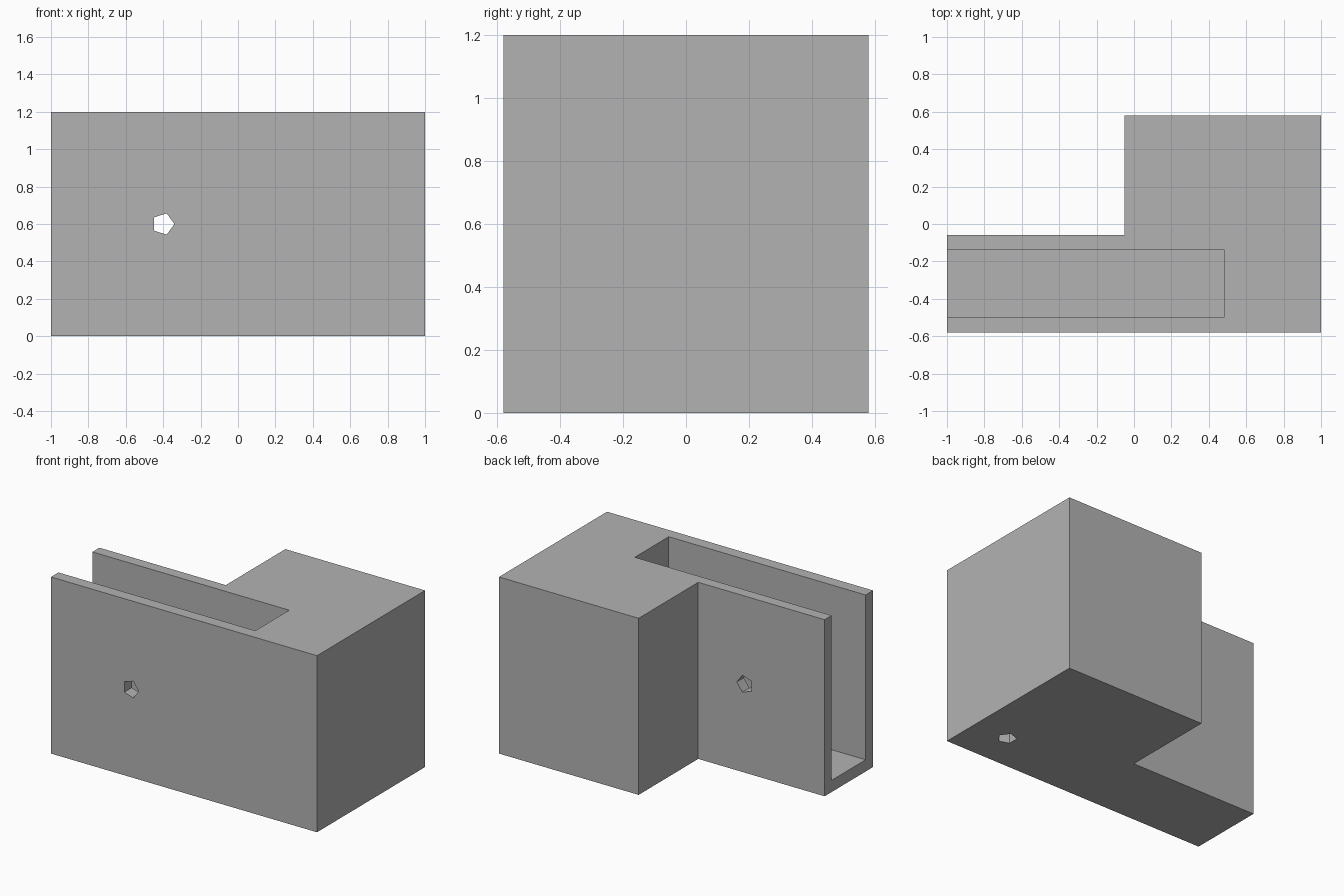
import bpy
import bmesh
from math import cos, sin, tau
from mathutils import Vector

if "Cube" in bpy.data.objects:
    bpy.data.objects.remove(bpy.data.objects["Cube"], do_unlink=True)

HEIGHT = 1.2
HOLE_RADIUS = 0.06

grey = bpy.data.materials.new("plain grey")
grey.use_nodes = True
grey.diffuse_color = (0.45, 0.45, 0.45, 1)
grey.node_tree.nodes["Principled BSDF"].inputs["Base Color"].default_value = grey.diffuse_color


def prism(name, outline, direction):
    """Extrude a closed outline of 3D points along a direction."""
    bm = bmesh.new()
    face = bm.faces.new([bm.verts.new(p) for p in outline])
    new = bmesh.ops.extrude_face_region(bm, geom=[face], use_keep_orig=True)["geom"]
    bmesh.ops.translate(bm, vec=direction,
                        verts=[v for v in new if isinstance(v, bmesh.types.BMVert)])
    bmesh.ops.recalc_face_normals(bm, faces=bm.faces)
    mesh = bpy.data.meshes.new(name)
    bm.to_mesh(mesh)
    bm.free()
    mesh.materials.append(grey)
    obj = bpy.data.objects.new(name, mesh)
    bpy.context.collection.objects.link(obj)
    return obj


def pentagon(centre, u, v):
    """Five-sided ring around a centre in the plane of u and v."""
    return [Vector(centre) + HOLE_RADIUS * (cos(i * tau / 5) * Vector(u) + sin(i * tau / 5) * Vector(v))
            for i in range(5)]


def cut(target, cutter):
    """Subtract the cutter, then remove it."""
    cutter.hide_render = True
    mod = target.modifiers.new("cut", 'BOOLEAN')
    mod.operation = 'DIFFERENCE'
    mod.solver = 'EXACT'
    mod.object = cutter
    bpy.context.view_layer.objects.active = target
    bpy.ops.object.modifier_apply(modifier=mod.name)
    bpy.data.objects.remove(cutter, do_unlink=True)


# L-shaped block
plan = [(-1, -0.58), (1, -0.58), (1, 0.58), (-0.05, 0.58), (-0.05, -0.06), (-1, -0.06)]
body = prism("slotted_block", [(x, y, 0) for x, y in plan], (0, 0, HEIGHT))

# Channel open at the top and at the narrow end
slot = [(-1.2, -0.5), (0.48, -0.5), (0.48, -0.135), (-1.2, -0.135)]
cut(body, prism("slot_cutter", [(x, y, 0.08) for x, y in slot], (0, 0, 1.5)))

# Cross hole through both channel walls
cut(body, prism("cross_hole_cutter",
                pentagon((-0.4, -0.8, 0.6), (1, 0, 0), (0, 0, 1)), (0, 1, 0)))

# Blind hole in the underside
cut(body, prism("base_hole_cutter",
                pentagon((0.74, -0.32, -0.2), (1, 0, 0), (0, 1, 0)), (0, 0, 0.8)))
